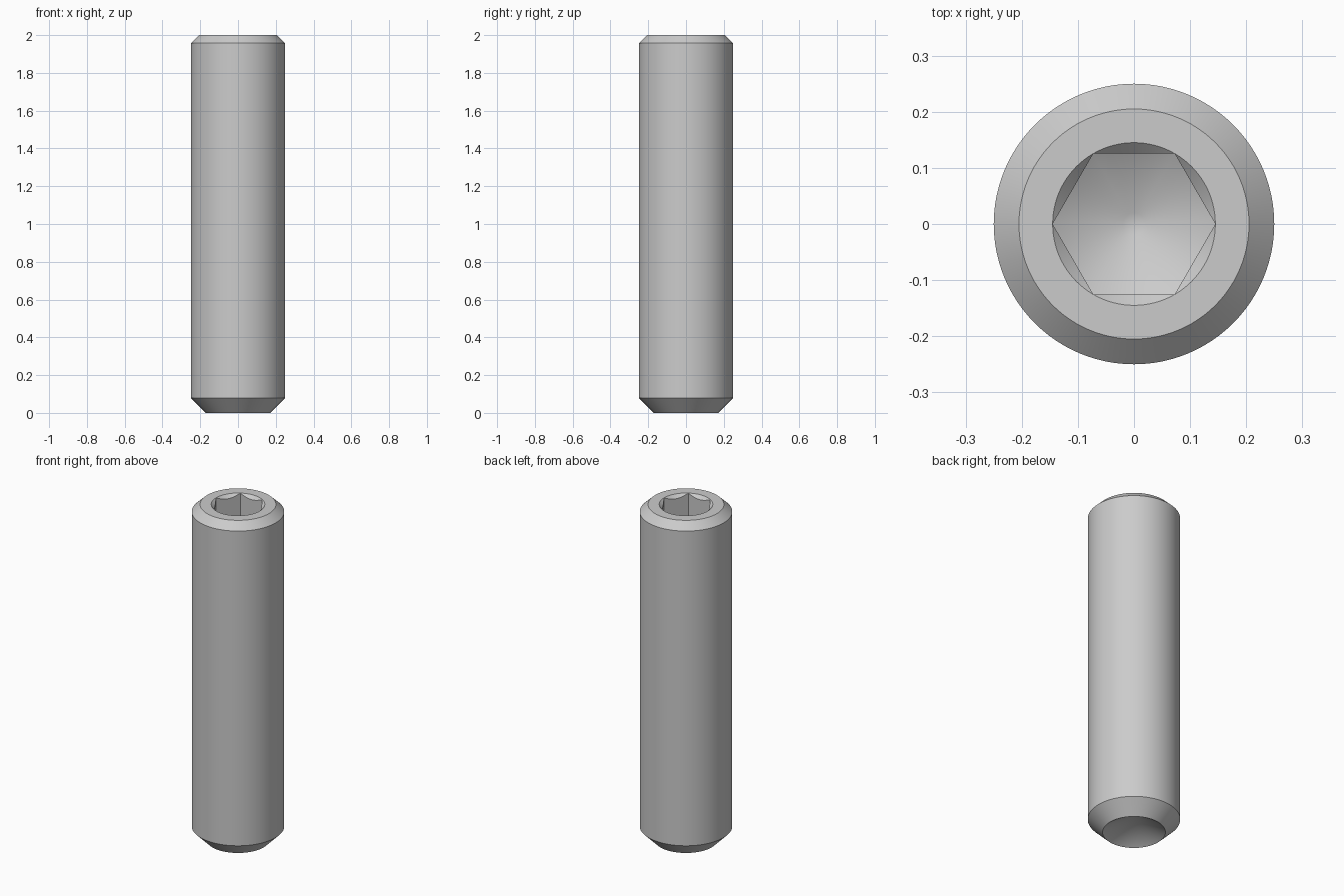
import bpy, bmesh
from math import cos, sin, pi, tan, radians

cube = bpy.data.objects.get("Cube")
if cube:
    bpy.data.objects.remove(cube, do_unlink=True)

SEGMENTS = 96            # multiple of six, so the socket corners land on vertices
BODY, TOP, CUP = 0.25, 0.205, 0.17
CORNER = 0.145           # socket radius across corners
TIP = 0.02
FLOOR = 1.63             # height of the drill point apex
SLOPE = tan(radians(30))


def circle(radius, z):
    return lambda a: (radius, z)


def hex_radius(a):
    return CORNER * cos(pi / 6) / cos(a % (pi / 3) - pi / 6)


def hex_rim(a):
    # where the 45 degree countersink meets the socket walls
    r = hex_radius(a)
    return r, 2 - (CORNER - r)


def hex_floor(a):
    # where the drill cone meets the socket walls
    r = hex_radius(a)
    return r, FLOOR + r * SLOPE


# Profile from the bottom cup, up the outside, and down into the socket
profile = [
    circle(CUP, 0), circle(BODY, 0.08), circle(BODY, 2 - 0.043), circle(TOP, 2),
    circle(CORNER, 2), hex_rim, hex_floor, circle(TIP, FLOOR + TIP * SLOPE),
]

bm = bmesh.new()
rings = []
for section in profile:
    ring = []
    for i in range(SEGMENTS):
        a = 2 * pi * i / SEGMENTS
        r, z = section(a)
        ring.append(bm.verts.new((r * cos(a), r * sin(a), z)))
    rings.append(ring)

for low, high in zip(rings, rings[1:]):
    for i in range(SEGMENTS):
        j = (i + 1) % SEGMENTS
        bm.faces.new((low[i], low[j], high[j], high[i]))

# Cup cone below and flat drill tip inside the socket
apex = bm.verts.new((0, 0, CUP * SLOPE))
for i in range(SEGMENTS):
    bm.faces.new((rings[0][(i + 1) % SEGMENTS], rings[0][i], apex))
bm.faces.new(rings[-1])

bmesh.ops.remove_doubles(bm, verts=bm.verts, dist=1e-5)
bmesh.ops.recalc_face_normals(bm, faces=bm.faces)

mesh = bpy.data.meshes.new("set_screw")
bm.to_mesh(mesh)
bm.free()
screw = bpy.data.objects.new("set_screw", mesh)
bpy.context.collection.objects.link(screw)

# Plain steel colour
steel = bpy.data.materials.new("steel_grey")
steel.use_nodes = True
colour = (0.6, 0.6, 0.6, 1)
steel.diffuse_color = colour
steel.node_tree.nodes["Principled BSDF"].inputs["Base Color"].default_value = colour
mesh.materials.append(steel)

# Smooth round surfaces with sharp machined edges
bpy.ops.object.select_all(action="DESELECT")
screw.select_set(True)
bpy.context.view_layer.objects.active = screw
bpy.ops.object.shade_smooth_by_angle(angle=radians(32))
